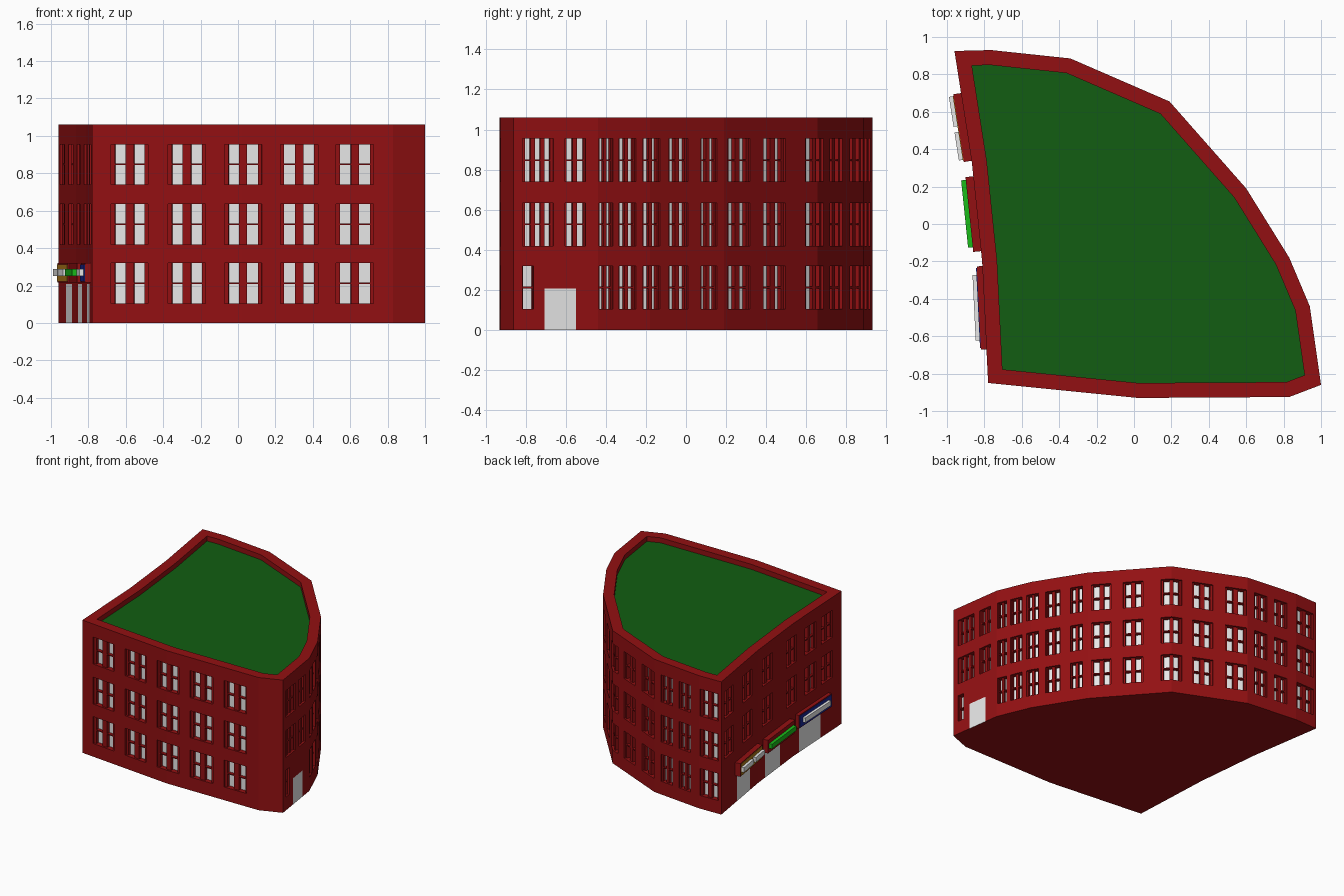
import bpy, bmesh, math
from mathutils import Vector, Matrix

cube = bpy.data.objects.get("Cube")
if cube:
    bpy.data.objects.remove(cube, do_unlink=True)


def material(name, rgb):
    m = bpy.data.materials.new(name)
    m.use_nodes = True
    m.diffuse_color = (*rgb, 1)
    m.node_tree.nodes["Principled BSDF"].inputs["Base Color"].default_value = (*rgb, 1)
    return m


RED = material("brick_red", (0.29, 0.005, 0.006))
GREY = material("pale_grey", (0.8, 0.8, 0.8))
GREEN = material("roof_green", (0.006, 0.11, 0.006))
GOLD = material("sign_gold", (0.45, 0.2, 0.01))
BLUE = material("sign_blue", (0.01, 0.02, 0.3))
LIME = material("sign_lime", (0.01, 0.5, 0.01))

# Ground plan, counter-clockwise from the front corner
plan = [Vector(p) for p in (
    (-0.78, -0.85), (0.02, -0.93), (0.83, -0.925), (1.0, -0.86), (0.94, -0.44),
    (0.83, -0.18), (0.6, 0.19), (0.19, 0.655), (-0.34, 0.885), (-0.765, 0.93),
    (-0.96, 0.925), (-0.867, 0.33), (-0.812, -0.2))]
HEIGHT = 1.06
count = len(plan)
corner_at = [0.0]
for i in range(count):
    corner_at.append(corner_at[-1] + (plan[(i + 1) % count] - plan[i]).length)


def point(s):
    """Plan point at distance s along the wall."""
    i = max(k for k in range(count) if corner_at[k] <= s + 1e-6)
    t = (s - corner_at[i]) / (corner_at[i + 1] - corner_at[i])
    return plan[i].lerp(plan[(i + 1) % count], t)


def locate(key, value, sides):
    """Distance along the wall where key(point) reaches value."""
    for i in sides:
        a, b = key(plan[i]), key(plan[(i + 1) % count])
        t = (value - a) / (b - a)
        if -1e-6 <= t <= 1:
            return corner_at[i] + t * (corner_at[i + 1] - corner_at[i])
    return corner_at[sides[-1] + 1]


def front(v):
    return locate(lambda p: p.x, v, range(0, 2))


def curve(v):
    return locate(lambda p: (p.y - p.x) / math.sqrt(2), v, range(3, 10))


def left(v):
    return locate(lambda p: p.y, v, range(10, 13))


# Windows: start, end, number of panes, storeys
ALL, UPPER = (0, 1, 2), (1, 2)
windows = [(front(c - 0.1), front(c + 0.1), 2, ALL) for c in (-0.58, -0.275, 0.027, 0.327, 0.625)]
windows += [(curve(-1.28), curve(-1.155), 3, UPPER), (curve(-1.28), curve(-1.235), 1, (0,)),
            (curve(-1.109), curve(-1.025), 2, UPPER)]
for a, b in ((-0.97, -0.9), (-0.87, -0.785), (-0.75, -0.657), (-0.605, -0.496), (-0.421, -0.33),
             (-0.263, -0.117), (-0.03, 0.116), (0.25, 0.4), (0.475, 0.62), (0.71, 0.86),
             (0.915, 1.0), (1.05, 1.135), (1.205, 1.315)):
    windows.append((curve(a), curve(b), 2, ALL))
for y in (0.8, 0.5, 0.19, -0.165, -0.43, -0.655):
    windows.append((left(y + 0.075), left(y - 0.075), 2, UPPER))

doors = [(curve(-1.19), curve(-1.064))]
doors += [(left(a), left(b)) for a, b in ((0.67, 0.46), (0.225, 0.0), (-0.27, -0.565))]


def panes(a, b, n):
    gap = 0.44 / n
    w = (0.8 - gap * (n - 1)) / n
    return [(a + (b - a) * (0.1 + k * (w + gap)), a + (b - a) * (0.1 + k * (w + gap) + w))
            for k in range(n)]


# Grid lines of the walls
sills = (0.105, 0.42, 0.74)
OPEN, BAR = 0.215, 0.004
levels = [0, HEIGHT]
for z in sills:
    levels += [z, z + OPEN / 2 - BAR, z + OPEN / 2 + BAR, z + OPEN]
levels.sort()
door_top = sills[0] + OPEN / 2 - BAR
cuts = set(round(c, 4) for c in corner_at[:-1])
for a, b, n, _ in windows:
    for pair in [(a, b)] + panes(a, b, n):
        cuts.update(round(v, 4) for v in pair)
for pair in doors:
    cuts.update(round(v, 4) for v in pair)
cuts = sorted(cuts)

# Walls as a grid of faces, then sunk windows
bm = bmesh.new()
grid = [[bm.verts.new((*point(s), z)) for z in levels] for s in cuts]
cells = []
for i in range(len(cuts)):
    j = (i + 1) % len(cuts)
    end = cuts[j] if j else corner_at[-1]
    for k in range(len(levels) - 1):
        f = bm.faces.new((grid[i][k], grid[j][k], grid[j][k + 1], grid[i][k + 1]))
        cells.append((f, (cuts[i] + end) / 2, (levels[k] + levels[k + 1]) / 2))
top = bm.faces.new([column[-1] for column in grid])
bm.faces.new([column[0] for column in reversed(grid)])
bm.normal_update()

for f, s, z in cells:
    if z < door_top and any(a < s < b for a, b in doors):
        f.material_index = 1


def sink(faces, depth):
    bmesh.ops.inset_region(bm, faces=faces, thickness=0, depth=-depth, use_even_offset=True)


for a, b, n, storeys in windows:
    for r in storeys:
        z0, z1 = sills[r], sills[r] + OPEN
        inside = [c for c in cells if a < c[1] < b and z0 < c[2] < z1]
        sink([c[0] for c in inside], 0.014)
        glass = [c[0] for c in inside if abs(c[2] - (z0 + z1) / 2) > BAR
                 and any(p < c[1] < q for p, q in panes(a, b, n))]
        sink(glass, 0.026)
        for f in glass:
            f.material_index = 1

# Parapet and sunken roof
bmesh.ops.inset_region(bm, faces=[top], thickness=0.08, use_even_offset=True)
sink([top], 0.04)
top.material_index = 2


def finish(bm, name, mats):
    mesh = bpy.data.meshes.new(name)
    bm.to_mesh(mesh)
    bm.free()
    for m in mats:
        mesh.materials.append(m)
    ob = bpy.data.objects.new(name, mesh)
    bpy.context.collection.objects.link(ob)


finish(bm, "building", (RED, GREY, GREEN))


def slab(name, y0, y1, z0, z1, d0, d1, mat):
    """Box along the left wall between two distances out from it."""
    a, b = point(left(y0)), point(left(y1))
    t = (b - a).normalized()
    mid = (a + b) / 2 + Vector((t.y, -t.x)) * (d0 + d1) / 2
    place = (Matrix.Translation((*mid, (z0 + z1) / 2))
             @ Matrix.Rotation(math.atan2(t.y, t.x), 4, "Z")
             @ Matrix.Diagonal(((b - a).length, d1 - d0, z1 - z0, 1)))
    bm = bmesh.new()
    bmesh.ops.create_cube(bm, size=1, matrix=place)
    finish(bm, name, (mat,))


# Shop signs: board, coloured face and plain raised strips
signs = (("back", 0.7, 0.338, 0.042, GOLD, GREY, ((0.69, 0.53), (0.5, 0.35))),
         ("middle", 0.255, -0.145, 0.042, None, LIME, ((0.24, -0.12),)),
         ("front", -0.225, -0.67, 0.03, BLUE, GREY, ((-0.27, -0.62),)))
for name, y0, y1, out, face, strip, spans in signs:
    slab(name + "_sign_board", y0, y1, 0.215, 0.32, -0.01, out, RED)
    if face:
        slab(name + "_sign_face", y0 - 0.008, y1 + 0.008, 0.222, 0.313, out, out + 0.004, face)
    for k, (a, b) in enumerate(spans):
        slab(f"{name}_sign_strip_{k + 1}", a, b, 0.25, 0.288, out, out + 0.025, strip)
